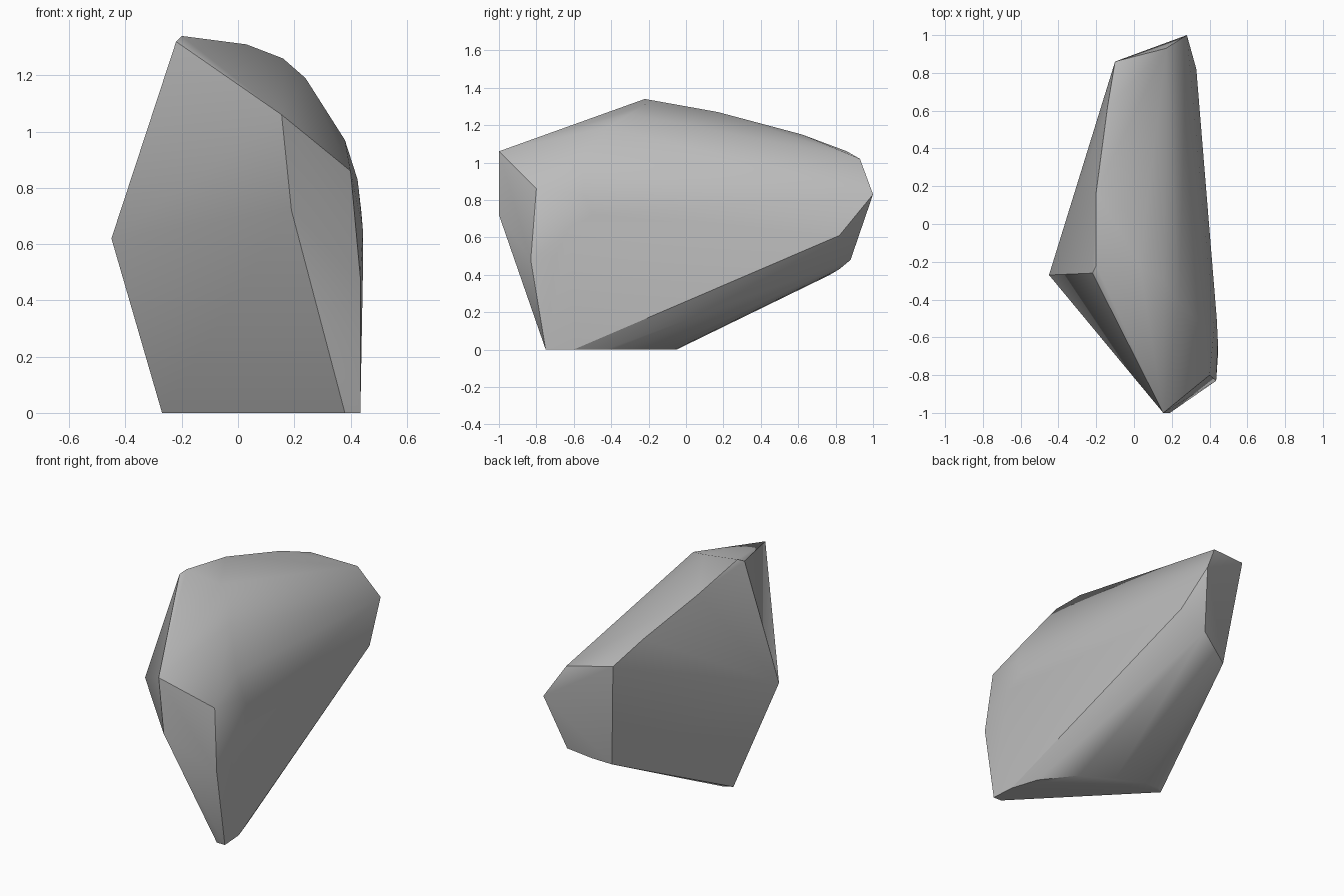
import bpy
import bmesh
import math

# Remove the default cube only
default_cube = bpy.data.objects.get("Cube")
if default_cube:
    bpy.data.objects.remove(default_cube, do_unlink=True)


def make_material(name, colour):
    material = bpy.data.materials.new(name)
    material.use_nodes = True
    material.diffuse_color = colour
    for node in material.node_tree.nodes:
        if node.type == "BSDF_PRINCIPLED":
            node.inputs["Base Color"].default_value = colour
    return material


# Corner points of the boulder, grouped by region
left_ridge = [(-.45, -.27, .62), (-.22, -.26, 1.32), (-.2, -.22, 1.34)]
front_nose = [(.155, -1, 1.06), (.19, -1, .72)]
front_cheek = [(.4, -.8, .86), (.435, -.83, .48)]
crown = [(-.2, .17, 1.27), (-.14, .62, 1.15), (-.1, .86, 1.06), (.17, .93, 1.02)]
rounded_shoulder = [(.03, -.22, 1.31), (.16, -.3, 1.26), (.24, -.42, 1.19),
                    (.38, -.55, .97), (.425, -.55, .83), (.438, -.5, .72),
                    (.444, -.62, .65), (.444, -.7, .5)]
back_tip = [(.28, 1, .83), (.33, .82, .61), (.2, .88, .48),
            (.07, .82, .43), (-.03, .77, .4)]

# Flat base outline, straight at the front and bowed towards the back
base_outline = [(.38, -.75), (.435, -.75), (.425, -.6), (.37, -.43), (.22, -.24),
                (.04, -.12), (-.13, -.06), (-.22, -.05), (-.27, -.08)]
base = [(x, y, 0) for x, y in base_outline]


def build_hull(name, points, material):
    """Wrap the points in a convex skin with smooth shading and sharp creases."""
    mesh = bpy.data.meshes.new(name)
    bm = bmesh.new()
    for point in points:
        bm.verts.new(point)
    result = bmesh.ops.convex_hull(bm, input=bm.verts[:])
    unused = [item for item in result["geom_interior"]
              if isinstance(item, bmesh.types.BMVert)]
    bmesh.ops.delete(bm, geom=unused, context="VERTS")
    # Merge the triangles of flat facets
    bmesh.ops.dissolve_limit(bm, angle_limit=math.radians(1),
                             verts=bm.verts[:], edges=bm.edges[:])
    bmesh.ops.recalc_face_normals(bm, faces=bm.faces[:])
    bm.to_mesh(mesh)
    bm.free()
    mesh.materials.append(material)

    rock = bpy.data.objects.new(name, mesh)
    bpy.context.collection.objects.link(rock)
    bpy.ops.object.select_all(action="DESELECT")
    rock.select_set(True)
    bpy.context.view_layer.objects.active = rock
    bpy.ops.object.shade_smooth_by_angle(angle=math.radians(30))
    return rock


stone = make_material("stone grey", (.5, .5, .5, 1))
build_hull("boulder", left_ridge + front_nose + front_cheek + crown
           + rounded_shoulder + back_tip + base, stone)
